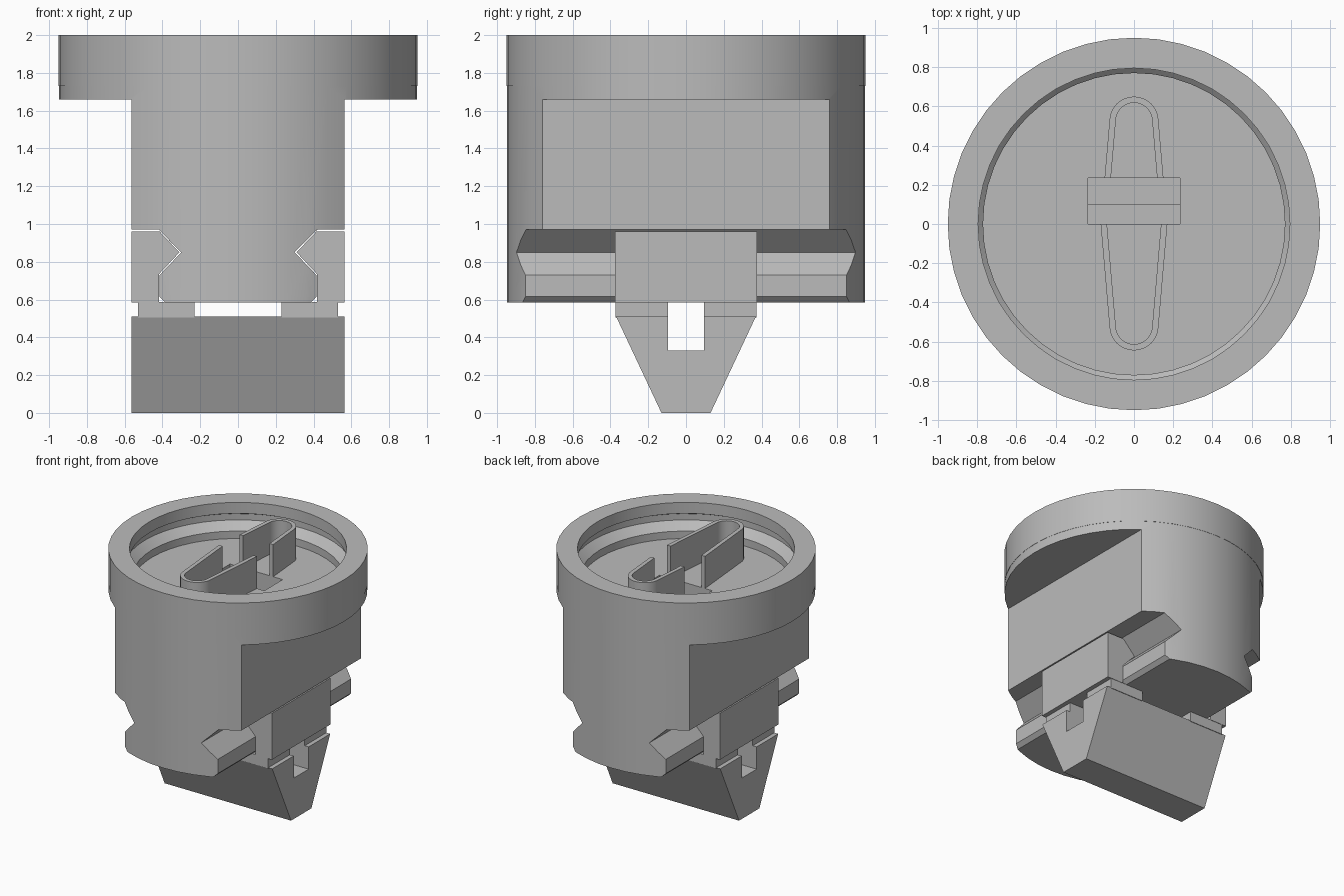
import bpy, bmesh, math
from mathutils import Vector

if "Cube" in bpy.data.objects:
    bpy.data.objects.remove(bpy.data.objects["Cube"], do_unlink=True)

grey = bpy.data.materials.new("plain grey")
grey.use_nodes = True
grey.diffuse_color = (0.5, 0.5, 0.5, 1)
grey.node_tree.nodes["Principled BSDF"].inputs["Base Color"].default_value = (0.5, 0.5, 0.5, 1)


def finish(name, bm):
    bmesh.ops.recalc_face_normals(bm, faces=bm.faces[:])
    mesh = bpy.data.meshes.new(name)
    bm.to_mesh(mesh)
    bm.free()
    mesh.materials.append(grey)
    ob = bpy.data.objects.new(name, mesh)
    bpy.context.collection.objects.link(ob)
    return ob


def prism(name, outline, axis, lo, hi):
    """Extrude a 2D outline along one axis from lo to hi."""
    place = {"x": lambda p: (lo, p[0], p[1]),
             "y": lambda p: (p[0], lo, p[1]),
             "z": lambda p: (p[0], p[1], lo)}[axis]
    bm = bmesh.new()
    face = bm.faces.new([bm.verts.new(place(p)) for p in outline])
    new = bmesh.ops.extrude_face_region(bm, geom=[face])["geom"]
    shift = Vector([hi - lo if a == axis else 0 for a in "xyz"])
    bmesh.ops.translate(bm, vec=shift, verts=[v for v in new if isinstance(v, bmesh.types.BMVert)])
    return finish(name, bm)


def box(name, x, y, z):
    return prism(name, [(x[0], y[0]), (x[1], y[0]), (x[1], y[1]), (x[0], y[1])], "z", *z)


def lathe(name, profile, steps):
    bm = bmesh.new()
    verts = [bm.verts.new((r, 0, z)) for r, z in profile]
    edges = [bm.edges.new(pair) for pair in zip(verts, verts[1:])]
    bmesh.ops.spin(bm, geom=verts + edges, cent=(0, 0, 0), axis=(0, 0, 1),
                   angle=math.tau, steps=steps, use_merge=True)
    bmesh.ops.remove_doubles(bm, verts=bm.verts[:], dist=1e-4)
    return finish(name, bm)


def activate(ob):
    bpy.ops.object.select_all(action="DESELECT")
    ob.select_set(True)
    bpy.context.view_layer.objects.active = ob


def cut(ob, cutter):
    activate(ob)
    mod = ob.modifiers.new("cut", "BOOLEAN")
    mod.operation, mod.solver, mod.object = "DIFFERENCE", "EXACT", cutter
    bpy.ops.object.modifier_apply(modifier=mod.name)
    bpy.data.objects.remove(cutter, do_unlink=True)


def smooth(ob):
    activate(ob)
    bpy.ops.object.shade_smooth_by_angle(angle=math.radians(25))


# Round body with a grooved recess in the top
body = lathe("round_body", [
    (0, 0.585), (0.948, 0.585), (0.948, 1.73), (0.95, 1.73), (0.95, 2), (0.795, 2),
    (0.795, 1.91), (0.835, 1.89), (0.835, 1.84), (0.77, 1.78), (0.77, 1.72), (0, 1.72)], 48)

# Side flats, V grooves and lower chamfers
side = [(0.565, 1.66), (1.2, 1.66), (1.2, 0.5), (0.385, 0.5), (0.385, 0.585), (0.415, 0.615),
        (0.415, 0.73), (0.3, 0.85), (0.42, 0.97), (0.565, 0.97)]
for s in (-1, 1):
    cut(body, prism("side_cutter", [(s * x, z) for x, z in side], "y", -1.1, 1.1))

# Stepped slot in the recess floor
cut(body, box("slot_cutter", (-0.235, 0.235), (0, 0.235), (1.6, 1.8)))
cut(body, box("slot_step_cutter", (-0.235, 0.235), (0.1, 0.235), (1.5, 1.7)))
smooth(body)


# U-shaped contact walls, open toward the slot
def contact(name, start, half, centre, s):
    def loop(inset):
        r = 0.125 - inset
        arc = [(r * math.cos(math.pi * i / 16), s * (centre + r * math.sin(math.pi * i / 16)))
               for i in range(17)]
        return [(half - inset, s * start)] + arc + [(inset - half, s * start)]
    smooth(prism(name, loop(0) + loop(0.032)[::-1], "z", 1.7, 1.98))


contact("back_contact", 0.235, 0.15, 0.525, 1)
contact("front_contact", 0, 0.17, 0.52, -1)

# Side blocks nested in the grooves, with the lugs that carry the wedge
block = [(0.565, 0.96), (0.415, 0.96), (0.31, 0.85), (0.418, 0.735), (0.418, 0.585), (0.565, 0.585)]
for s, label in ((1, "left"), (-1, "right")):
    prism(label + "_block", [(s * x, z) for x, z in block], "y", -0.375, 0.375)
    for t, end in ((1, "back"), (-1, "front")):
        box(f"{label}_{end}_lug", sorted((s * 0.23, s * 0.53)),
            sorted((t * 0.095, t * 0.372)), (0.505, 0.587))

# Wedge with a lengthwise channel
wedge = [(0.13, 0), (0.37, 0.51), (0.095, 0.51), (0.095, 0.33)]
prism("wedge", wedge + [(-y, z) for y, z in reversed(wedge)], "x", -0.565, 0.565)
